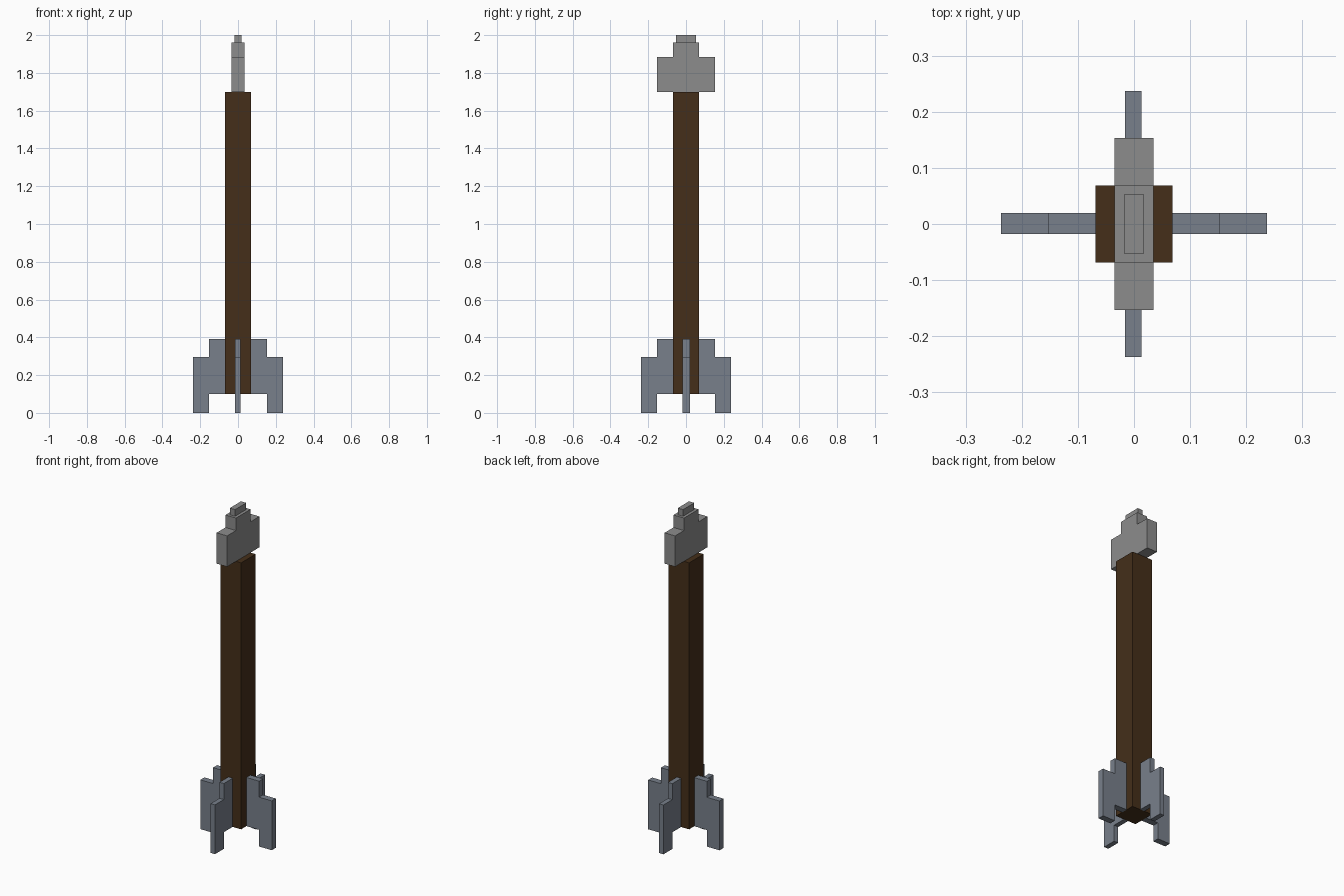
import bpy, bmesh
from mathutils import Matrix
from math import pi

if "Cube" in bpy.data.objects:
    bpy.data.objects.remove(bpy.data.objects["Cube"])


def material(name, rgb):
    m = bpy.data.materials.new(name)
    m.diffuse_color = (*rgb, 1)
    m.use_nodes = True
    m.node_tree.nodes["Principled BSDF"].inputs["Base Color"].default_value = m.diffuse_color
    return m


def extrude_profile(name, pts, x0, x1, mat):
    """Extrude a (y, z) outline along x from x0 to x1."""
    bm = bmesh.new()
    face = bm.faces.new([bm.verts.new((x0, y, z)) for y, z in pts])
    ext = bmesh.ops.extrude_face_region(bm, geom=[face])
    moved = [v for v in ext["geom"] if isinstance(v, bmesh.types.BMVert)]
    bmesh.ops.translate(bm, verts=moved, vec=(x1 - x0, 0, 0))
    bmesh.ops.recalc_face_normals(bm, faces=bm.faces)
    mesh = bpy.data.meshes.new(name)
    bm.to_mesh(mesh)
    bm.free()
    ob = bpy.data.objects.new(name, mesh)
    bpy.context.collection.objects.link(ob)
    mesh.materials.append(mat)
    return ob


def rect(y, z0, z1):
    return [(-y, z0), (y, z0), (y, z1), (-y, z1)]


wood = material("dark_wood", (0.059, 0.028, 0.010))
slate = material("slate", (0.188, 0.214, 0.258))
stone = material("stone", (0.265, 0.265, 0.265))

# Square shaft
extrude_profile("shaft", rect(0.069, 0.10, 1.70), -0.069, 0.069, wood)

# Stepped flat head with a thinner tip
half = [(0.153, 1.70), (0.153, 1.885), (0.069, 1.885), (0.069, 1.96)]
outline = half + [(-y, z) for y, z in reversed(half)]
extrude_profile("head", outline, -0.035, 0.035, stone)
extrude_profile("head_tip", rect(0.053, 1.96, 2.0), -0.0175, 0.0175, stone)

# Four stepped fins: one outline, turned around the shaft
fin = [(0.069, 0.10), (0.153, 0.10), (0.153, 0.0), (0.237, 0.0),
       (0.237, 0.296), (0.153, 0.296), (0.153, 0.392), (0.069, 0.392)]
for name, turn, t0, t1 in (("back_fin", 0, -0.016, 0.013),
                           ("left_fin", 1, -0.018, 0.020),
                           ("front_fin", 2, -0.013, 0.016),
                           ("right_fin", 3, -0.020, 0.018)):
    ob = extrude_profile(name, fin, t0, t1, slate)
    ob.data.transform(Matrix.Rotation(turn * pi / 2, 4, "Z"))
